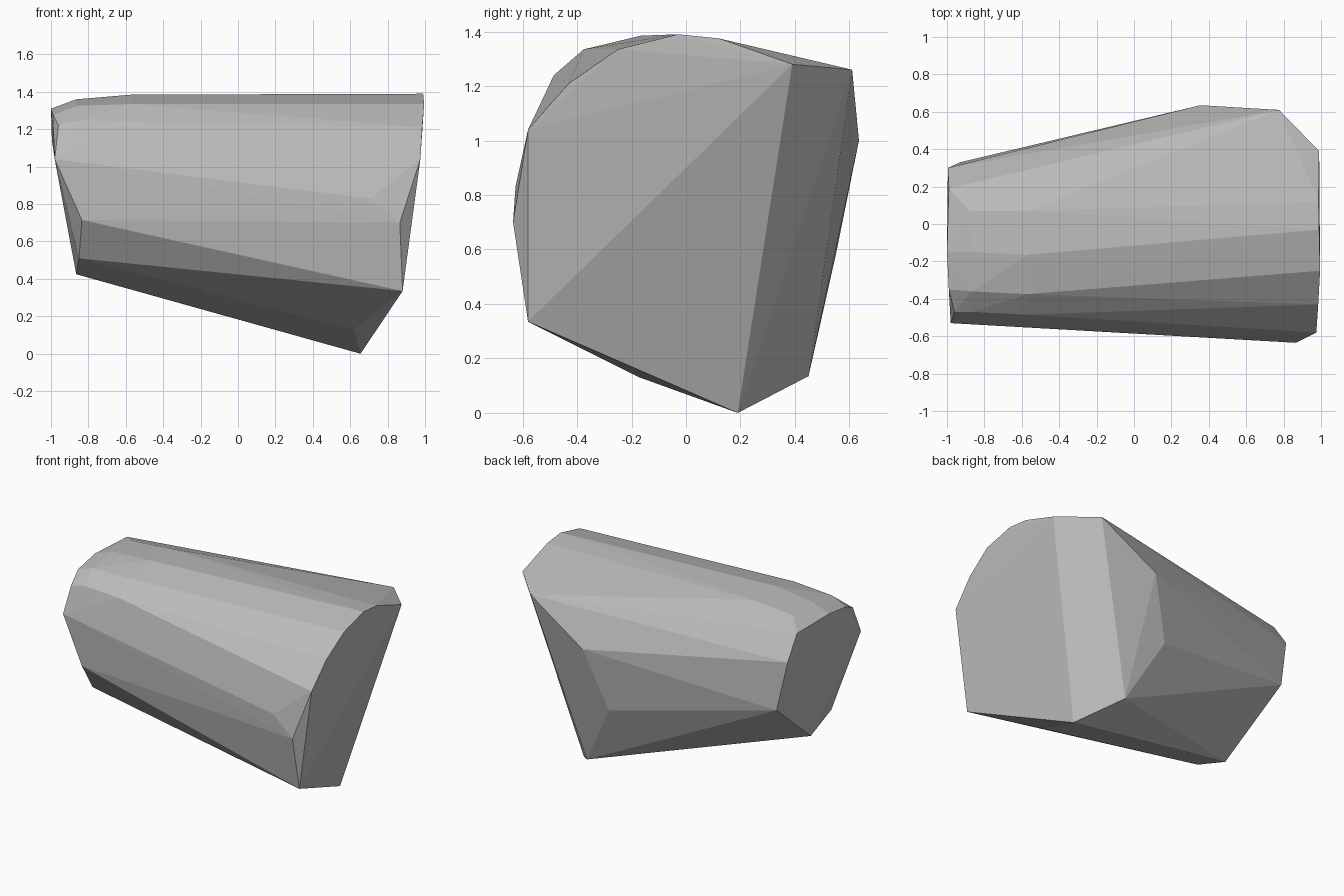
import bpy, bmesh

# Corner points of the faceted rock, grouped by region
right_end = [(.88, -.58, .335), (.865, -.635, .70), (.71, -.626, .83), (.975, -.58, 1.04),
             (.985, -.43, 1.21), (.995, -.25, 1.335), (.99, -.03, 1.39),
             (.987, .12, 1.375), (.99, .39, 1.28)]
back_side = [(.775, .61, 1.26), (.355, .635, 1.0), (.21, .55, .58), (.45, .45, .135)]
underside = [(.655, .19, 0), (.62, -.17, .13)]
left_end = [(-.98, -.53, 1.04), (-.96, -.47, 1.22), (-.99, -.35, 1.28), (-1, -.15, 1.31),
            (-.99, .19, 1.30), (-.995, .30, 1.14), (-.93, .33, .80),
            (-.865, -.14, .425), (-.85, -.39, .51), (-.835, -.53, .715)]
left_bevel = [(-.86, -.47, 1.245), (-.87, -.36, 1.325), (-.865, -.15, 1.36), (-.88, .07, 1.35),
              (-.58, -.485, 1.24), (-.57, -.375, 1.335), (-.57, -.165, 1.385), (-.57, .07, 1.375)]

# Wrap the corners in a convex shell
bm = bmesh.new()
for p in right_end + back_side + underside + left_end + left_bevel:
    bm.verts.new(p)
hull = bmesh.ops.convex_hull(bm, input=bm.verts)
loose = [v for v in bm.verts if not v.link_faces]
bmesh.ops.delete(bm, geom=loose, context='VERTS')
bmesh.ops.recalc_face_normals(bm, faces=bm.faces)

mesh = bpy.data.meshes.new("rock")
bm.to_mesh(mesh)
bm.free()
rock = bpy.data.objects.new("rock", mesh)
bpy.context.collection.objects.link(rock)

# Stone colour
stone = bpy.data.materials.new("stone grey")
stone.diffuse_color = (.5, .5, .5, 1)
mesh.materials.append(stone)
